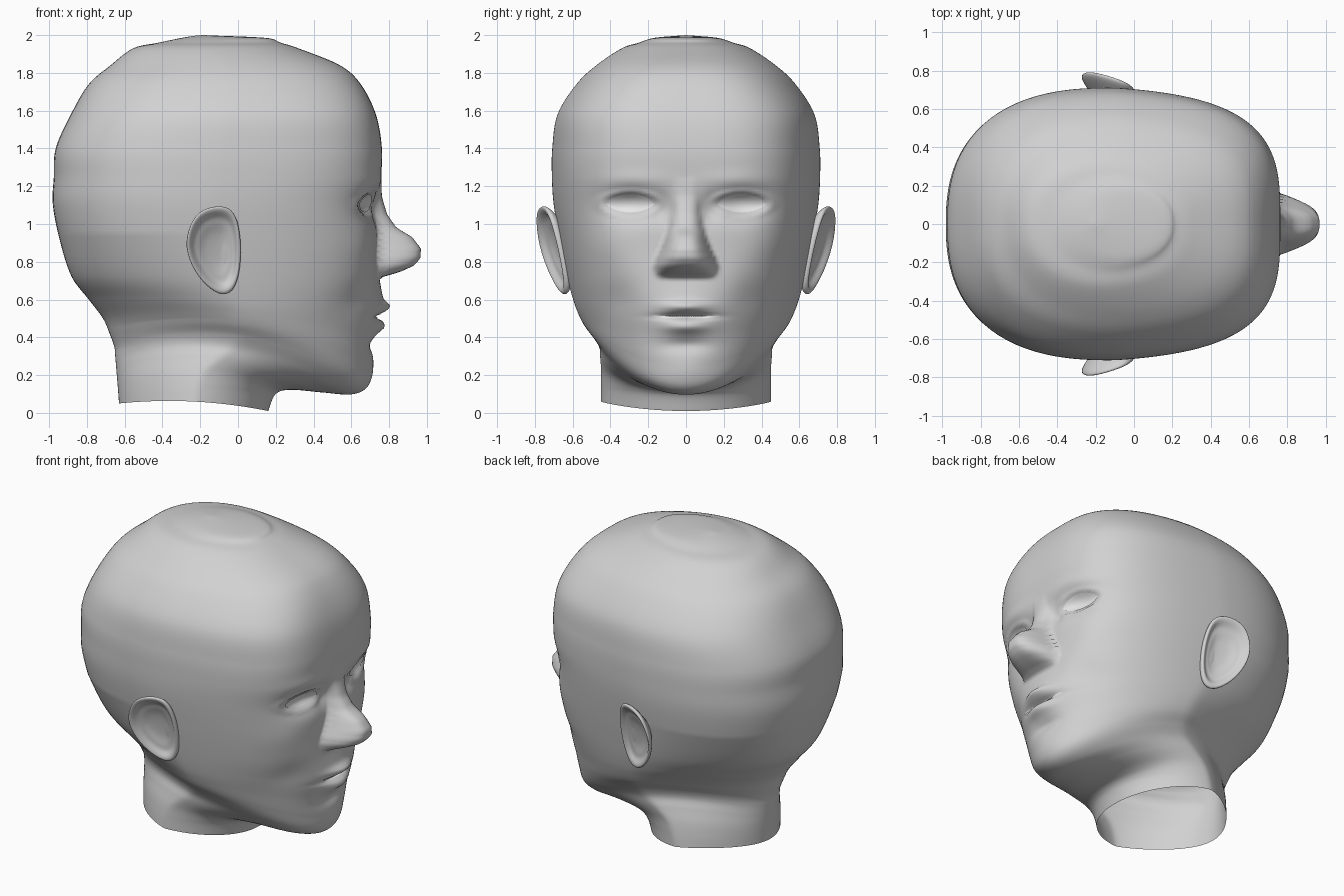
import bpy
import bmesh
from math import sin, cos, pi, exp
from mathutils import Vector
from mathutils.bvhtree import BVHTree

if "Cube" in bpy.data.objects:
    bpy.data.objects.remove(bpy.data.objects["Cube"])


def make_material(name, value):
    mat = bpy.data.materials.new(name)
    mat.use_nodes = True
    colour = (value, value, value, 1)
    mat.diffuse_color = colour
    mat.node_tree.nodes["Principled BSDF"].inputs["Base Color"].default_value = colour
    return mat


skin = make_material("grey_skin", 0.64)
pale = make_material("pale_white", 0.9)


def make_object(name, bm, mat, mirrored=False):
    """Turn a bmesh into a smooth object, optionally mirrored across y."""
    mesh = bpy.data.meshes.new(name)
    bm.to_mesh(mesh)
    bm.free()
    mesh.materials.append(mat)
    for poly in mesh.polygons:
        poly.use_smooth = True
    obj = bpy.data.objects.new(name, mesh)
    bpy.context.scene.collection.objects.link(obj)
    if mirrored:
        mod = obj.modifiers.new("mirror", "MIRROR")
        mod.use_axis = (False, True, False)
    return obj


def bridge(bm, lower, upper, closed=True):
    count = len(lower)
    for i in range(count if closed else count - 1):
        j = (i + 1) % count
        bm.faces.new((lower[i], lower[j], upper[j], upper[i]))


def catmull(a, b, c, d, t):
    return [0.5 * (2 * q + (r - p) * t + (2 * p - 5 * q + 4 * r - s) * t * t
                   + (3 * q - p - 3 * r + s) * t ** 3)
            for p, q, r, s in zip(a, b, c, d)]


# Head sections: back z, back x, front z, front x, half width, squareness, side lift
SECTIONS = [
    (1.998, -.22, 1.998, -.14, .03, 2, 0),
    (1.985, -.3, 1.985, .15, .17, 2.1, 0),
    (1.96, -.42, 1.96, .225, .25, 2.1, 0),
    (1.93, -.555, 1.93, .32, .34, 2.2, 0),
    (1.84, -.675, 1.84, .54, .475, 2.3, 0),
    (1.74, -.79, 1.74, .65, .58, 2.4, 0),
    (1.58, -.885, 1.58, .73, .68, 2.5, 0),
    (1.4, -.965, 1.4, .762, .708, 2.5, 0),
    (1.25, -.975, 1.25, .757, .71, 2.5, 0),
    (1.1, -.98, 1.1, .743, .7, 2.45, 0),
    (.9, -.94, .9, .738, .667, 2.4, 0),
    (.72, -.88, .72, .742, .63, 2.3, 0),
    (.6, -.79, .55, .735, .6, 2.15, .03),
    (.5, -.715, .4, .72, .573, 2.05, .08),
    (.42, -.68, .25, .71, .54, 2, .13),
    (.35, -.655, .14, .685, .493, 2, .16),
    (.3, -.65, .098, .6, .46, 2, .15),
    (.24, -.645, .108, .45, .455, 2, .12),
    (.18, -.64, .122, .28, .45, 2, .07),
    (.12, -.635, .1, .2, .45, 2, .03),
    (.05, -.63, .01, .16, .45, 2, .03),
]

# Nose: height, protrusion, half width
NOSE = [(1.25, 0, .06), (1.15, .015, .07), (1.05, .05, .08), (.98, .1, .095),
        (.93, .185, .11), (.87, .23, .135), (.82, .226, .16), (.78, .19, .17),
        (.745, .11, .165), (.715, 0, .16)]

# Soft face forms: y, z, y spread, z spread, amount
FORMS = [
    (.29, 1.1, .14, .08, -.06),    # eye socket
    (.13, 1.08, .05, .07, -.025),  # inner socket
    (.28, 1.23, .17, .05, .01),    # brow
    (.42, .88, .12, .1, .01),      # cheekbone
    (.35, .6, .1, .1, -.015),      # cheek hollow
    (0, .55, .2, .13, .035),       # muzzle
    (0, .565, .11, .026, .035),    # upper lip
    (0, .455, .11, .03, .03),      # lower lip
    (0, .51, .13, .013, -.05),     # mouth slit
    (0, .36, .12, .04, -.025),     # dent under the lip
    (0, .22, .12, .06, .008),      # chin
]


def face_relief(y, z):
    y = abs(y)
    total = 0
    for y0, z0, sy, sz, amount in FORMS:
        total += amount * exp(-((y - y0) / sy) ** 2 - ((z - z0) / sz) ** 2)
    # Eyelid rim around a sunken almond
    d = ((y - .295) / .125) ** 2 + ((z - 1.107) / .052) ** 2
    total += .01 * exp(-((d - 1.6) / .5) ** 2) - .012 * exp(-d * d)
    for (za, ha, wa), (zb, hb, wb) in zip(NOSE, NOSE[1:]):
        if zb <= z < za:
            t = (za - z) / (za - zb)
            q = y / (wa + (wb - wa) * t)
            total += (ha + (hb - ha) * t) * max(0, 1 - q ** 3)
    return total


# Head and neck, lofted through the sections, open at the bottom
SEGMENTS, STEPS = 144, 12
bm = bmesh.new()
rings = []
last = len(SECTIONS) - 1
for k in range(last * STEPS + 1):
    i = min(k // STEPS, last - 1)
    near = [SECTIONS[min(max(i + o, 0), last)] for o in (-1, 0, 1, 2)]
    zb, xb, zf, xf, width, n, lift = catmull(*near, k / STEPS - i)
    nape = min(.25, max(0, .95 - zb) * .5)
    ring = []
    for s in range(SEGMENTS):
        t = 2 * pi * s / SEGMENTS
        a = t - .45 * sin(t)
        c, si = cos(a), sin(a)
        front, back = max(c, 0), max(-c, 0)
        # The face is squarer than the back of the skull; the nape narrows
        power = n + 1.6 * front * max(0, n - 2)
        r = (abs(c) ** power + abs(si) ** power) ** (-1 / power)
        x = (xf + xb) / 2 + (xf - xb) / 2 * r * c
        y = width * r * si * (1 - .08 * front - nape * back)
        z = zb + (zf - zb) * (1 + c) / 2 + lift * si * si
        if x > .35 and c > 0:
            x += face_relief(y, z) * min(1, (x - .35) / .15)
        ring.append(bm.verts.new((x, y, z)))
    if rings:
        bridge(bm, ring, rings[-1])
    rings.append(ring)
crown = bm.verts.new((-.18, 0, 2))
for a, b in zip(rings[0], rings[0][1:] + rings[0][:1]):
    bm.faces.new((a, b, crown))
bmesh.ops.recalc_face_normals(bm, faces=bm.faces)
surface = BVHTree.FromBMesh(bm)
make_object("head", bm, skin)


def face_plate(name, y0, y1, middle, above, below, shape, rise):
    """Thin patch that lies on the face, bounded by an upper and lower curve."""
    bm = bmesh.new()
    previous = None
    for i in range(17):
        t = i / 16
        f = shape(t)
        column = []
        for j in range(7):
            y = y0 + (y1 - y0) * t
            z = middle + f * (-below + (above + below) * j / 6)
            hit = surface.ray_cast(Vector((2, y, z)), Vector((-1, 0, 0)))[0]
            column.append(bm.verts.new((hit.x + rise, y, z)))
        if previous:
            bridge(bm, previous, column, closed=False)
        previous = column
    return make_object(name, bm, pale, mirrored=True)


face_plate("eyes", .17, .42, 1.107, .052, .045,
           lambda t: max(.02, sin(pi * t)) ** .6, .007)
face_plate("mouth_opening", 0, .18, .512, .012, .012,
           lambda t: max(.02, 1 - t * t) ** .5, .005)

# Ears: nested loops from the hidden root over the rim into the bowl
OUTLINE = [(-.285, .88), (-.255, 1), (-.2, 1.075), (-.1, 1.1), (-.03, 1.08),
           (.005, 1), (.02, .85), (0, .68), (-.06, .615), (-.14, .645), (-.23, .74)]
LOOPS = [(.6, -.08), (.8, -.05), (.97, -.02), (1.02, 0), (.97, .014), (.86, .006),
         (.74, -.02), (.58, -.022), (.35, -.042)]
bm = bmesh.new()
previous = None
for scale, out in LOOPS:
    loop = []
    for px, pz in OUTLINE:
        x = -.12 + (px + .12) * scale
        z = .87 + (pz - .87) * scale
        y = .67 + .22 * (z - .87) - .34 * x + out
        loop.append(bm.verts.new((x, y, z)))
    if previous:
        bridge(bm, previous, loop)
    previous = loop
bm.faces.new(previous)
bmesh.ops.recalc_face_normals(bm, faces=bm.faces)
if previous[0].link_faces[-1].normal.y < 0:
    bmesh.ops.reverse_faces(bm, faces=bm.faces)
ears = make_object("ears", bm, skin, mirrored=True)
ears.modifiers.new("smooth", "SUBSURF").levels = 2
